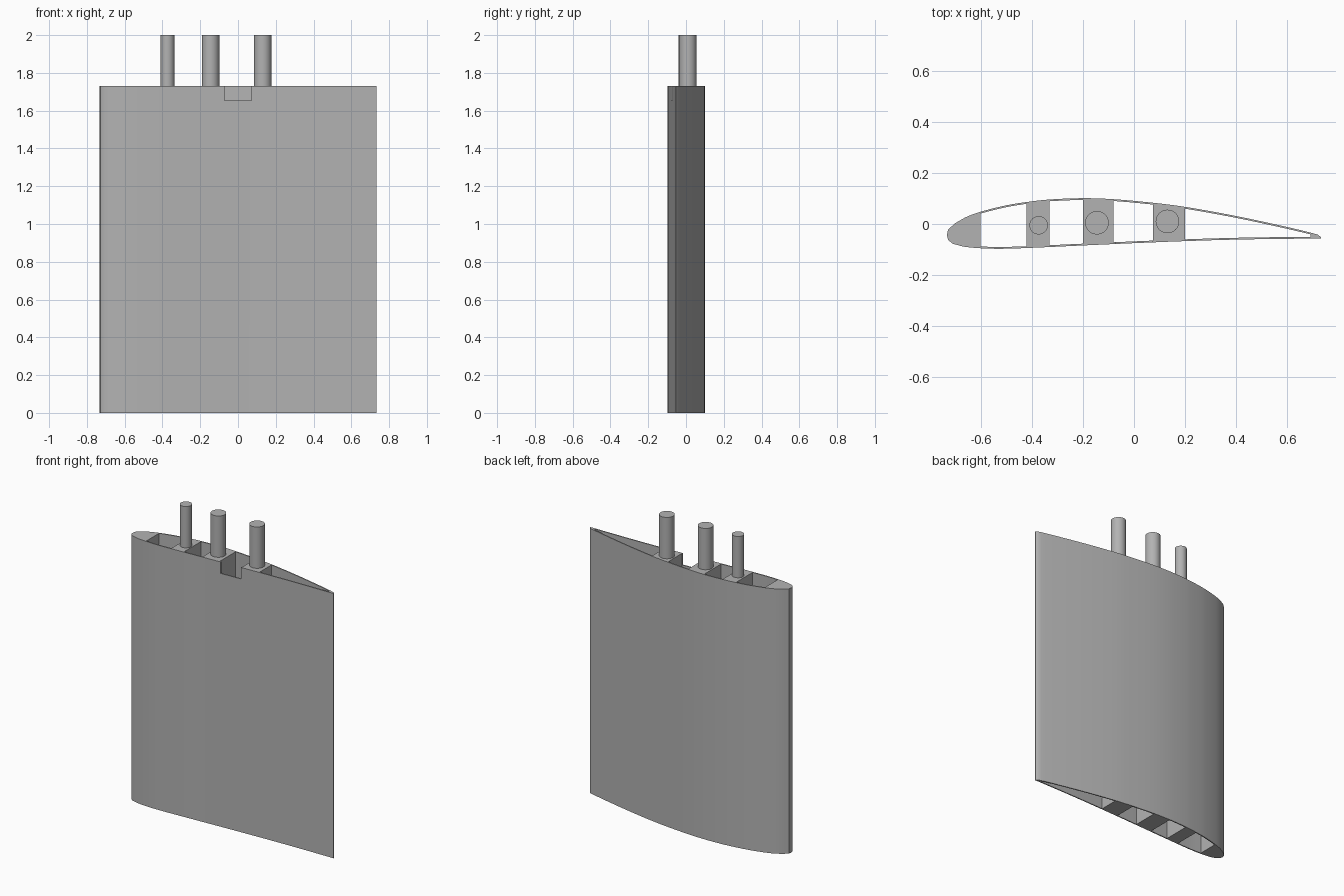
import bpy, bmesh, math

if "Cube" in bpy.data.objects:
    bpy.data.objects.remove(bpy.data.objects["Cube"])

H = 1.73       # panel height
SKIN = 0.007   # skin thickness

grey = bpy.data.materials.new("light_grey")
grey.diffuse_color = (0.45, 0.45, 0.45, 1)
grey.use_nodes = True
grey.node_tree.nodes["Principled BSDF"].inputs["Base Color"].default_value = grey.diffuse_color

# Aerofoil stations: x, y
UPPER = [(-0.732, -0.043), (-0.728, -0.022), (-0.70, 0.003), (-0.66, 0.026), (-0.60, 0.048),
         (-0.50, 0.073), (-0.42, 0.086), (-0.33, 0.096), (-0.20, 0.101), (-0.08, 0.097),
         (0.075, 0.083), (0.20, 0.067), (0.40, 0.031), (0.60, -0.012), (0.70, -0.036),
         (0.72, -0.042), (0.732, -0.052)]
LOWER = [(-0.732, -0.043), (-0.728, -0.062), (-0.71, -0.077), (-0.67, -0.088), (-0.60, -0.095),
         (-0.52, -0.097), (-0.42, -0.094), (-0.20, -0.084), (0.0, -0.075), (0.20, -0.067),
         (0.40, -0.061), (0.60, -0.058), (0.732, -0.057)]


def smooth(points, n=4):
    """Hermite curve through the points, so the skin bends gently."""
    out = []
    last = len(points) - 1
    def slope(i):
        a, b = points[max(i - 1, 0)], points[min(i + 1, last)]
        return (b[1] - a[1]) / (b[0] - a[0])
    for i in range(last):
        (x0, y0), (x1, y1) = points[i], points[i + 1]
        d = x1 - x0
        steps = n if d > 0.05 else 1
        for k in range(steps):
            t = k / steps
            y = ((2*t**3 - 3*t*t + 1) * y0 + (t**3 - 2*t*t + t) * d * slope(i)
                 + (3*t*t - 2*t**3) * y1 + (t**3 - t*t) * d * slope(i + 1))
            out.append((x0 + d * t, y))
    return out + [points[-1]]


top, low = smooth(UPPER), smooth(LOWER)


def height(line, x):
    for (x0, y0), (x1, y1) in zip(line, line[1:]):
        if x0 <= x <= x1:
            return y0 + (y1 - y0) * (x - x0) / (x1 - x0)


def cell(x0, x1):
    """Hollow between two spars, bounded by the skin."""
    n = max(3, round((x1 - x0) / 0.04))
    xs = [x0 + (x1 - x0) * i / n for i in range(n + 1)]
    return ([(x, height(top, x) - SKIN) for x in xs]
            + [(x, height(low, x) + SKIN) for x in reversed(xs)])


# Wing panel: outline with the hollow cells as holes, extruded upward
loops = [top + low[-1:0:-1]]
loops += [cell(a, b) for a, b in ((-0.60, -0.42), (-0.33, -0.20), (-0.08, 0.075), (0.20, 0.69))]
curve = bpy.data.curves.new("wing_profile", 'CURVE')
curve.dimensions = '2D'
curve.fill_mode = 'BOTH'
curve.extrude = H / 2
for pts in loops:
    sp = curve.splines.new('POLY')
    sp.points.add(len(pts) - 1)
    for p, (x, y) in zip(sp.points, pts):
        p.co = (x, y, 0, 1)
    sp.use_cyclic_u = True
profile = bpy.data.objects.new("wing_profile", curve)
bpy.context.collection.objects.link(profile)
bpy.context.view_layer.update()
mesh = bpy.data.meshes.new_from_object(
    profile.evaluated_get(bpy.context.evaluated_depsgraph_get()))
bpy.data.objects.remove(profile)
bm = bmesh.new()
bm.from_mesh(mesh)
bmesh.ops.translate(bm, verts=bm.verts, vec=(0, 0, H / 2))
bmesh.ops.remove_doubles(bm, verts=bm.verts, dist=0.0001)
bmesh.ops.recalc_face_normals(bm, faces=bm.faces)
bm.to_mesh(mesh)
bm.free()
mesh.materials.clear()
mesh.materials.append(grey)
panel = bpy.data.objects.new("wing_panel", mesh)
bpy.context.collection.objects.link(panel)

# Notch in the top edge of the front skin
bpy.ops.mesh.primitive_cube_add(size=1, location=(0, -0.1, 1.755))
cutter = bpy.context.object
cutter.name = "notch_cutter"
cutter.scale = (0.142, 0.2, 0.2)
cutter.hide_render = True
cutter.hide_set(True)
cut = panel.modifiers.new("notch", 'BOOLEAN')
cut.operation = 'DIFFERENCE'
cut.solver = 'EXACT'
cut.object = cutter
bpy.context.view_layer.objects.active = panel
panel.select_set(True)
bpy.ops.object.modifier_apply(modifier=cut.name)
bpy.data.objects.remove(cutter)

# Joining pegs standing on the spars
pegs = []
for name, x, y, r in (("front_peg", -0.373, -0.005, 0.036),
                      ("middle_peg", -0.145, 0.005, 0.046),
                      ("rear_peg", 0.131, 0.01, 0.046)):
    z0 = H - 0.01
    bpy.ops.mesh.primitive_cylinder_add(vertices=40, radius=r, depth=2 - z0,
                                        location=(x, y, (2 + z0) / 2))
    peg = bpy.context.object
    peg.name = name
    peg.data.materials.append(grey)
    pegs.append(peg)

for ob in [panel] + pegs:
    ob.select_set(True)
bpy.ops.object.shade_smooth_by_angle(angle=math.radians(30))
